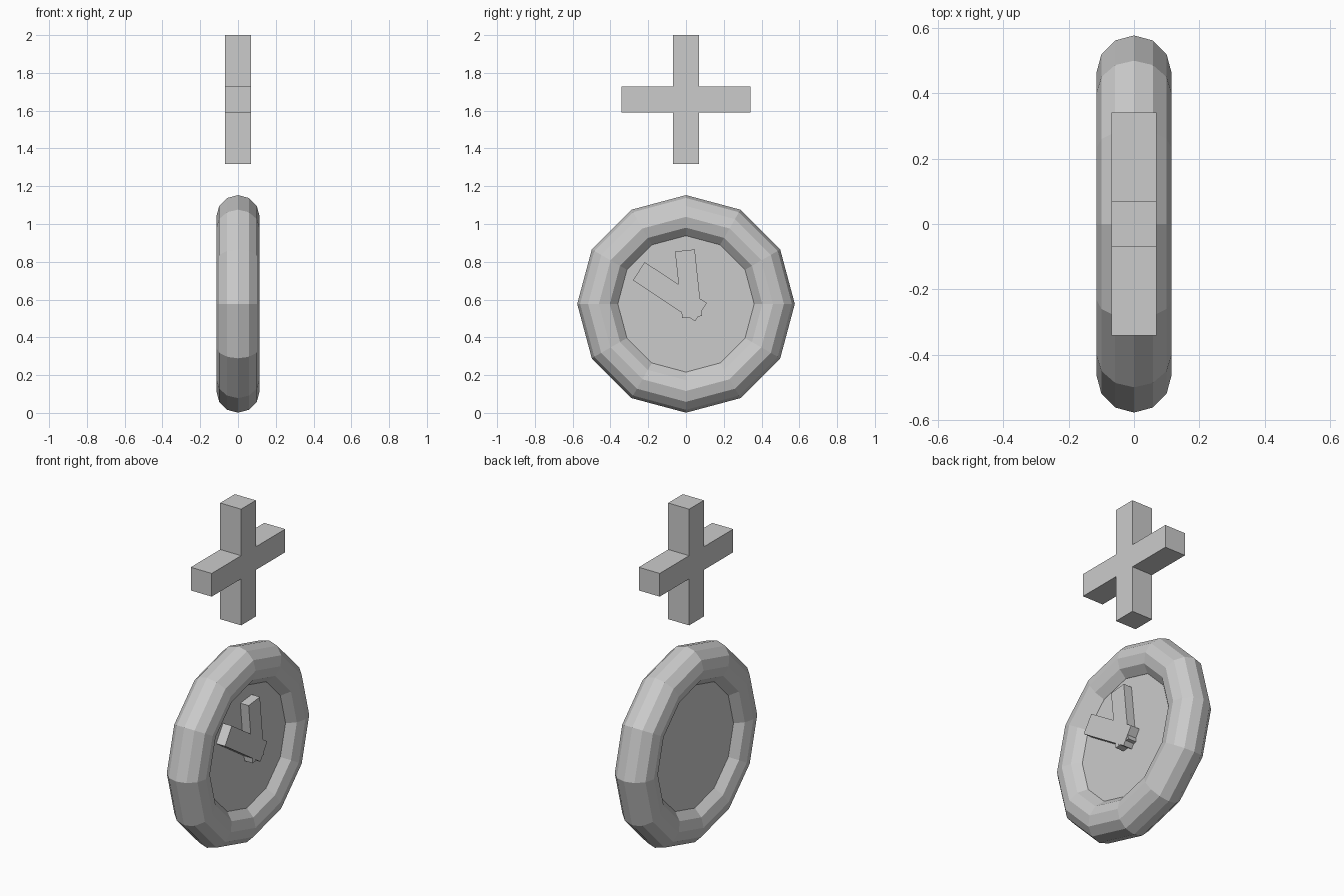
import bpy, bmesh, math
from mathutils import Vector

if "Cube" in bpy.data.objects:
    bpy.data.objects.remove(bpy.data.objects["Cube"])

CZ = 0.577  # height of the dial centre


def box(name, center, size, tilt=0.0):
    """Box with a tilt about the x axis."""
    bpy.ops.mesh.primitive_cube_add(size=1, location=center, rotation=(tilt, 0, 0))
    ob = bpy.context.object
    ob.name = name
    ob.scale = size
    return ob


def hand(name, start, end, width, x0, x1):
    """Bar lying on the dial from start to end, both given as (y, z)."""
    a, b = Vector(start), Vector(end)
    d, m = b - a, (a + b) / 2
    return box(name, ((x0 + x1) / 2, m.x, m.y), (x1 - x0, d.length, width),
               math.atan2(d.y, d.x))


# Round rim
bpy.ops.mesh.primitive_torus_add(major_segments=12, minor_segments=12,
                                 major_radius=0.461, minor_radius=0.115,
                                 location=(0, 0, CZ), rotation=(0, math.pi / 2, 0))
bpy.context.object.name = "rim"

# Dial plate set into the rim
bpy.ops.mesh.primitive_cylinder_add(vertices=12, radius=0.39, depth=0.112,
                                    location=(0, 0, CZ), rotation=(0, math.pi / 2, 0))
bpy.context.object.name = "dial_plate"

# Two hands on the +x face
hand("upright_hand", (0.032, 0.507), (-0.006, 0.86), 0.105, 0.03, 0.110)
hand("slanted_hand", (0.079, 0.533), (-0.25, 0.75), 0.115, 0.03, 0.113)

# Floating plus: a twelve-point outline extruded along x
L, W, PZ = 0.341, 0.068, 1.659
corner = [(L, -W), (L, W), (W, W)]
bm = bmesh.new()
verts = []
for k in range(4):
    c, s = round(math.cos(k * math.pi / 2)), round(math.sin(k * math.pi / 2))
    for y, z in corner:
        verts.append(bm.verts.new((-W, c * y - s * z, PZ + s * y + c * z)))
face = bm.faces.new(verts)
ext = bmesh.ops.extrude_face_region(bm, geom=[face], use_keep_orig=True)
bmesh.ops.translate(bm, vec=(2 * W, 0, 0),
                    verts=[g for g in ext["geom"] if isinstance(g, bmesh.types.BMVert)])
bmesh.ops.recalc_face_normals(bm, faces=bm.faces)
mesh = bpy.data.meshes.new("plus_sign")
bm.to_mesh(mesh)
bm.free()
bpy.context.collection.objects.link(bpy.data.objects.new("plus_sign", mesh))
